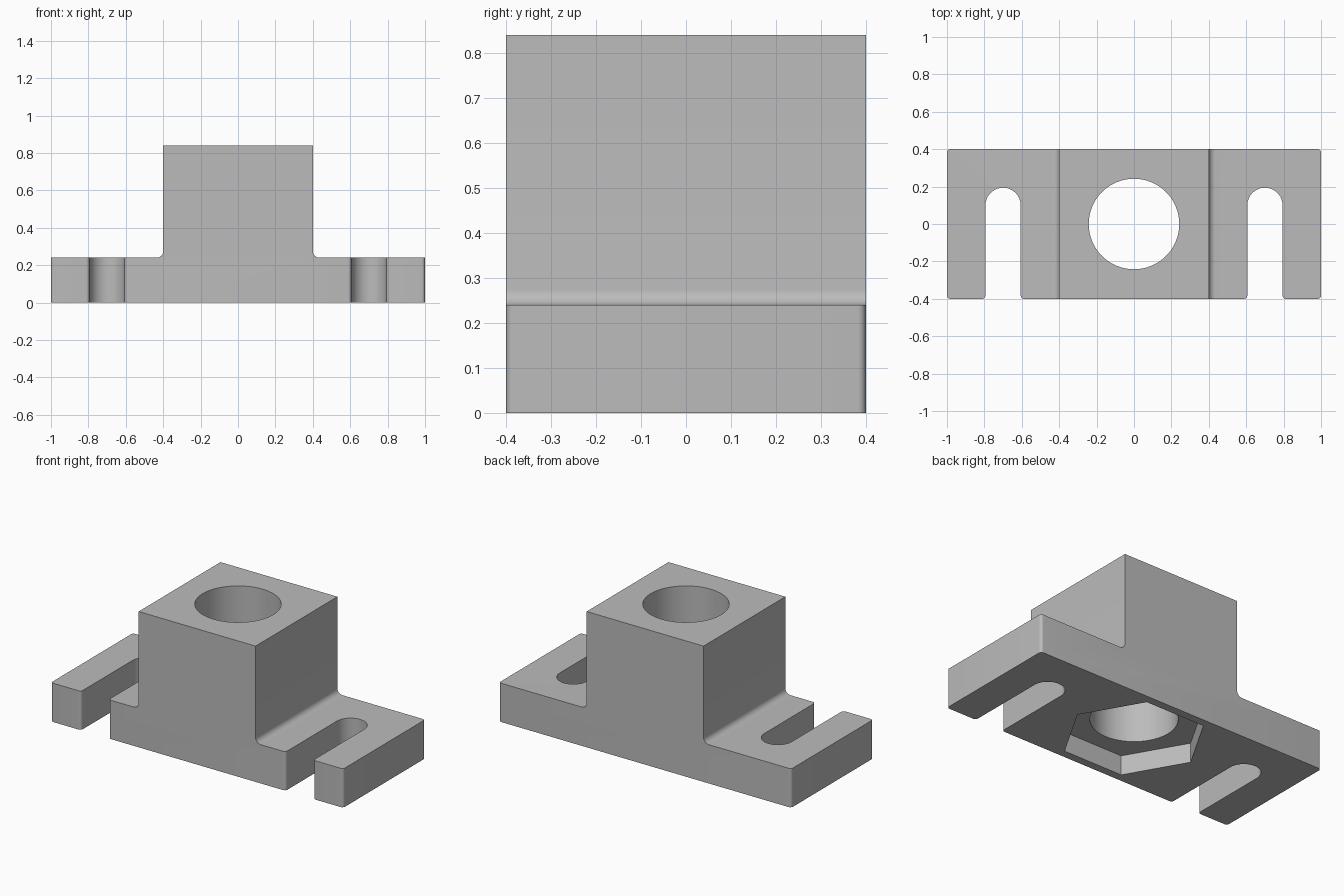
import bpy, bmesh
from math import radians, cos, sin

if "Cube" in bpy.data.objects:
    bpy.data.objects.remove(bpy.data.objects["Cube"], do_unlink=True)

HALF_X, HALF_Y = 1.0, 0.4
BASE_H, HEIGHT = 0.24, 0.84
BLOCK = 0.4
FILLET, ROUND = 0.035, 0.018
SLOT_X, SLOT_R, SLOT_Y = 0.7, 0.094, 0.1

grey = bpy.data.materials.new("plain grey")
grey.use_nodes = True
grey.diffuse_color = (0.5, 0.5, 0.5, 1)
grey.node_tree.nodes["Principled BSDF"].inputs["Base Color"].default_value = (0.5, 0.5, 0.5, 1)


def arc(cx, cy, r, start, end, steps=8):
    angles = [radians(start + (end - start) * i / steps) for i in range(steps + 1)]
    return [(cx + r * cos(a), cy + r * sin(a)) for a in angles]


def prism(name, outline, low, high, along_y=False):
    """Extrude a closed outline along z, or along y for a front profile."""
    bm = bmesh.new()
    place = (lambda p: (p[0], low, p[1])) if along_y else (lambda p: (p[0], p[1], low))
    face = bm.faces.new([bm.verts.new(place(p)) for p in outline])
    top = bmesh.ops.extrude_face_region(bm, geom=[face])["geom"]
    move = (0, high - low, 0) if along_y else (0, 0, high - low)
    bmesh.ops.translate(bm, vec=move, verts=[v for v in top if isinstance(v, bmesh.types.BMVert)])
    bmesh.ops.recalc_face_normals(bm, faces=bm.faces)
    mesh = bpy.data.meshes.new(name)
    bm.to_mesh(mesh)
    bm.free()
    mesh.materials.append(grey)
    obj = bpy.data.objects.new(name, mesh)
    bpy.context.collection.objects.link(obj)
    return obj


def combine(body, tool, operation):
    tool.hide_render = True
    mod = body.modifiers.new(tool.name, "BOOLEAN")
    mod.operation, mod.solver, mod.object = operation, "EXACT", tool
    bpy.context.view_layer.objects.active = body
    bpy.ops.object.modifier_apply(modifier=mod.name)
    bpy.data.objects.remove(tool, do_unlink=True)


def mirrored(half):
    return half + [(-x, y) for x, y in reversed(half)]


# Front profile: foot plate and central block joined by fillets
side = [(HALF_X + 0.1, 0), (HALF_X + 0.1, BASE_H)]
side += arc(BLOCK + FILLET, BASE_H + FILLET, FILLET, 270, 180)
side += [(BLOCK, HEIGHT)]
body = prism("bracket_body", mirrored(side), -0.6, 0.6, along_y=True)

# Plan outline: rounded corners and two slots open to the front
inner, outer = SLOT_X - SLOT_R, SLOT_X + SLOT_R
plan = arc(inner - ROUND, ROUND - HALF_Y, ROUND, 270, 360)
plan += arc(SLOT_X, SLOT_Y, SLOT_R, 180, 0, 24)
plan += arc(outer + ROUND, ROUND - HALF_Y, ROUND, 180, 270)
plan += arc(HALF_X - ROUND, ROUND - HALF_Y, ROUND, 270, 360)
plan += arc(HALF_X - ROUND, HALF_Y - ROUND, ROUND, 0, 90)
combine(body, prism("plan_outline", mirrored(plan), -0.2, 1.2), "INTERSECT")

# Round bore through the block and hexagonal nut pocket underneath
combine(body, prism("bore", arc(0, 0, 0.242, 0, 360, 64)[:-1], -0.2, 1.2), "DIFFERENCE")
combine(body, prism("nut_pocket", arc(0, 0, 0.404, 0, 360, 6)[:-1], -0.2, 0.12), "DIFFERENCE")

bpy.ops.object.select_all(action="DESELECT")
body.select_set(True)
bpy.context.view_layer.objects.active = body
bpy.ops.object.shade_smooth_by_angle(angle=radians(30))
